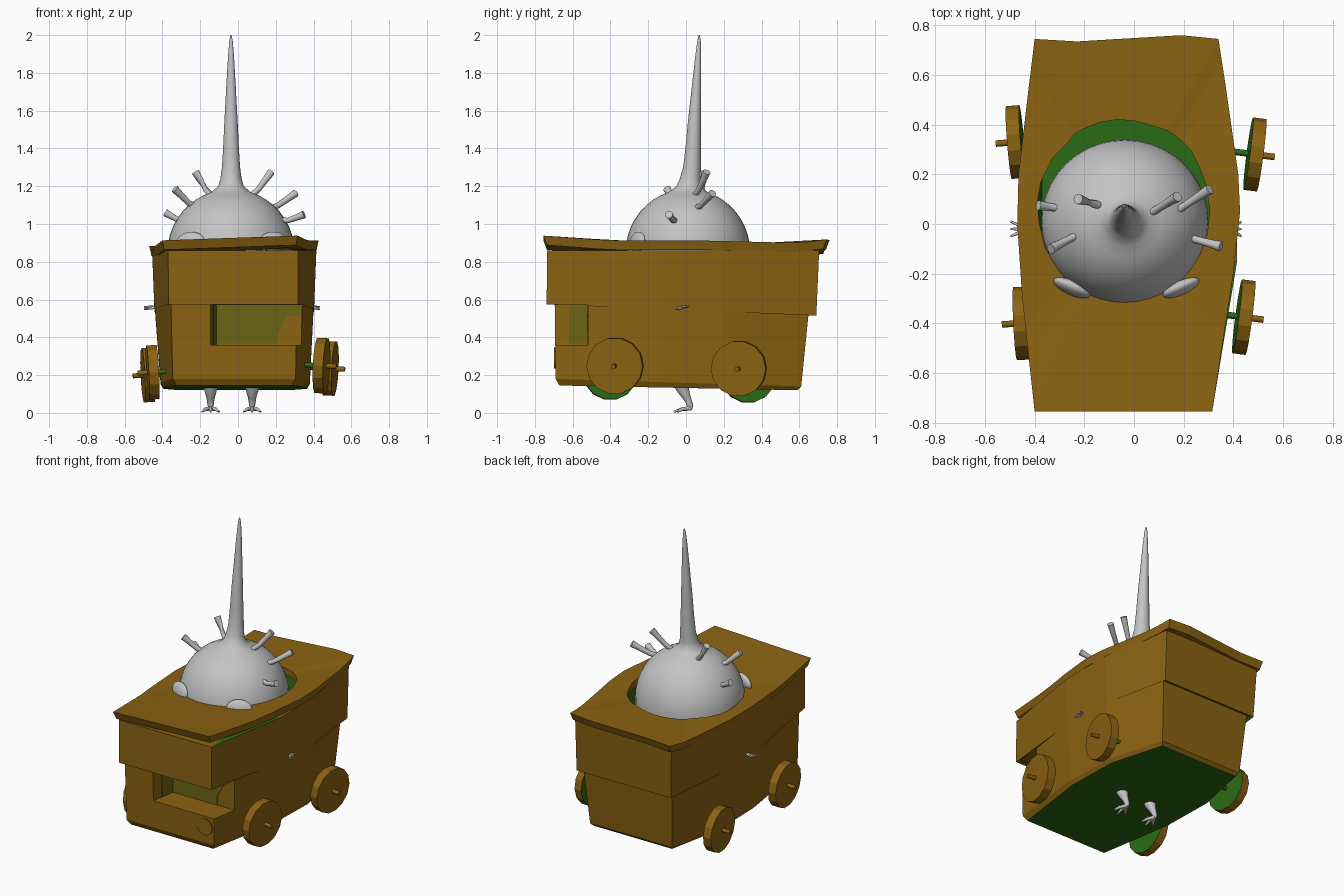
import bpy, bmesh, math, random
from mathutils import Vector

if "Cube" in bpy.data.objects:
    bpy.data.objects.remove(bpy.data.objects["Cube"])
random.seed(4)


def material(name, rgb):
    m = bpy.data.materials.new(name)
    m.diffuse_color = (*rgb, 1)
    m.use_nodes = True
    m.node_tree.nodes["Principled BSDF"].inputs["Base Color"].default_value = m.diffuse_color
    return m


BROWN = material("ochre brown", (0.26, 0.125, 0.006))
GREEN = material("dark green", (0.022, 0.145, 0.007))
GREY = material("pale grey", (0.55, 0.55, 0.55))
OLIVE = material("olive", (0.15, 0.13, 0.008))


def make(name, verts, faces, mats, smooth=False, rule=None):
    me = bpy.data.meshes.new(name)
    bm = bmesh.new()
    vs = [bm.verts.new(v) for v in verts]
    for f in faces:
        bm.faces.new([vs[i] for i in f])
    bmesh.ops.recalc_face_normals(bm, faces=bm.faces)
    bm.normal_update()
    for f in bm.faces:
        f.smooth = smooth and len(f.verts) <= 4
        if rule:
            f.material_index = rule(f)
    bm.to_mesh(me)
    bm.free()
    for m in mats:
        me.materials.append(m)
    ob = bpy.data.objects.new(name, me)
    bpy.context.collection.objects.link(ob)
    return ob


def loft(name, rings, mats, smooth=False, rule=None, closed=False):
    """Skin a list of equal rings; cap the ends, or join last to first."""
    n, k = len(rings[0]), len(rings)
    verts = [p for r in rings for p in r]
    faces = []
    for j in range(k if closed else k - 1):
        a, b = j * n, (j + 1) % k * n
        faces += [(a + i, a + (i + 1) % n, b + (i + 1) % n, b + i) for i in range(n)]
    if not closed:
        faces += [tuple(range(n)), tuple(range((k - 1) * n, k * n))]
    return make(name, verts, faces, mats, smooth, rule)


def tube(name, pts, radii, mats, seg=10, smooth=True, rule=None):
    pts = [Vector(p) for p in pts]
    rings = []
    for i, p in enumerate(pts):
        d = (pts[min(i + 1, len(pts) - 1)] - pts[max(i - 1, 0)]).normalized()
        ref = Vector((0, 0, 1)) if abs(d.z) < 0.8 else Vector((0, 1, 0))
        u = d.cross(ref).normalized()
        w = d.cross(u)
        rings.append([p + radii[i] * (math.cos(t) * u + math.sin(t) * w)
                      for t in (2 * math.pi * s / seg for s in range(seg))])
    return loft(name, rings, mats, smooth, rule)


def box(name, lo, hi, mat):
    v = [(x, y, z) for x in (lo[0], hi[0]) for y in (lo[1], hi[1]) for z in (lo[2], hi[2])]
    f = [(0, 1, 3, 2), (4, 5, 7, 6), (0, 1, 5, 4), (2, 3, 7, 6), (0, 2, 6, 4), (1, 3, 7, 5)]
    return make(name, v, f, [mat])


# Cart body: one closed shell, stepped outside and hollow inside
def ring(fx, fy, mx, bx, by, zf, zb):
    xy = [(fx[0], fy), (fx[1], fy), (mx[1], -0.15), (mx[1], 0.22),
          (bx[1], by), (bx[0], by), (mx[0], 0.22), (mx[0], -0.15)]
    return [(x, y, zf + (zb - zf) * (y - fy) / (by - fy)) for x, y in xy]


def body_rule(f):
    c = f.calc_center_median()
    if f.normal.z < -0.9 and c.z < 0.3:
        return 1
    inside = abs(c.x + 0.025) < 0.395 and -0.5 < c.y < 0.6 and c.z > 0.17
    return 1 if inside and f.normal.dot(Vector((-c.x, -c.y, 0.1))) > 0 else 0


body = loft("cart_body", [
    ring((-0.325, 0.285), -0.67, (-0.395, 0.365), (-0.31, 0.27), 0.59, 0.145, 0.12),
    ring((-0.345, 0.305), -0.69, (-0.41, 0.38), (-0.325, 0.285), 0.61, 0.18, 0.14),
    ring((-0.355, 0.31), -0.695, (-0.44, 0.40), (-0.35, 0.31), 0.65, 0.575, 0.535),
    ring((-0.368, 0.318), -0.738, (-0.442, 0.402), (-0.37, 0.33), 0.69, 0.575, 0.515),
    ring((-0.37, 0.318), -0.735, (-0.455, 0.415), (-0.385, 0.33), 0.705, 0.86, 0.86),
    ring((-0.34, 0.28), -0.46, (-0.425, 0.385), (-0.34, 0.28), 0.62, 0.86, 0.86),
    ring((-0.30, 0.25), -0.46, (-0.37, 0.34), (-0.28, 0.24), 0.55, 0.19, 0.17),
], [BROWN, GREEN], rule=body_rule)

# Window niche opening through the front right corner
cut_xy = [(-0.16, -0.80), (0.60, -0.80), (0.60, -0.52), (-0.12, -0.52)]
cutter = loft("niche_cutter", [[(x, y, z) for x, y in cut_xy] for z in (0.36, 0.57)], [BROWN])
cutter.hide_render = True
cutter.hide_viewport = True
cut = body.modifiers.new("niche", "BOOLEAN")
cut.operation, cut.object, cut.solver = "DIFFERENCE", cutter, "EXACT"

# Painted niche panes
pane = [(-0.118, 0.362), (0.21, 0.362), (0.21, 0.42), (0.26, 0.51), (0.325, 0.52),
        (0.325, 0.569), (-0.118, 0.569)]
loft("niche_back_pane", [[(x, y, z) for x, z in pane] for y in (-0.525, -0.519)], [OLIVE])
side = [(-0.134, -0.62), (-0.118, -0.525)]
loft("niche_side_pane", [[(x + d, y, z) for (x, y), z in
     ((side[0], 0.362), (side[1], 0.362), (side[1], 0.569), (side[0], 0.569))]
     for d in (-0.004, 0.004)], [OLIVE])

# Headlamp disc
tube("headlamp", [(0.24, -0.68, 0.29), (0.24, -0.698, 0.29)], [0.055, 0.055], [BROWN], 20)

# Lid: warped plate with a ragged oval opening
outline = [(-0.40, -0.755), (0.315, -0.755), (0.40, -0.2), (0.427, 0.05), (0.42, 0.2),
           (0.37, 0.55), (0.34, 0.745), (0.19, 0.76), (-0.23, 0.735), (-0.40, 0.745),
           (-0.43, 0.5), (-0.465, 0.2), (-0.47, 0.0), (-0.45, -0.3)]
CX, CY = -0.04, 0.055


def lid_z(x, y):
    return (0.899 + 0.035 * x + 0.028 * max(0, (-y - 0.4) / 0.35)
            - 0.012 * min(1, max(0, y / 0.6)) + 0.02 * max(0, (y - 0.6) / 0.15))


outer, inner = [], []
for i, (x0, y0) in enumerate(outline):
    x1, y1 = outline[(i + 1) % len(outline)]
    n = max(1, round(math.hypot(x1 - x0, y1 - y0) / 0.13))
    for s in range(n):
        x, y = x0 + (x1 - x0) * s / n, y0 + (y1 - y0) * s / n
        a = math.atan2((y - CY) / 0.365, (x - CX) / 0.35)
        k = random.uniform(0.98, 1.02)
        outer.append((x, y))
        inner.append((CX + 0.35 * k * math.cos(a), CY + 0.365 * k * math.sin(a)))


def lid_ring(pts, dz, grow=1.0):
    return [(x * grow, y * grow, lid_z(x, y) + dz) for x, y in pts]


loft("lid", [lid_ring(outer, 0), lid_ring(inner, 0.002), lid_ring(inner, -0.04),
             lid_ring(outer, -0.05, 0.975)], [BROWN], closed=True)

# Wheels with stub axles: outward sign, centre, radius, yaw
for name, s, c, r, yaw in (
        ("front_right", 1, (0.442, -0.375, 0.25), 0.15, -0.13),
        ("rear_right", 1, (0.487, 0.28, 0.235), 0.147, -0.13),
        ("front_left", -1, (-0.452, -0.40, 0.215), 0.147, 0.05),
        ("rear_left", -1, (-0.477, 0.33, 0.20), 0.147, 0.08)):
    c = Vector(c)
    d = Vector((s * math.cos(yaw), s * math.sin(yaw), -0.05)).normalized()
    tube(name + "_wheel", [c - d * 0.027, c + d * 0.027], [r, r], [BROWN, GREEN], 14, False,
         lambda f, d=d: 1 if f.normal.dot(d) < -0.9 else 0)
    tube(name + "_axle", [c, c + d * 0.08], [0.013, 0.013], [BROWN], 8)
    tube(name + "_inner_axle", [c - d * 0.14, c], [0.013, 0.013], [GREEN], 8)

# Creature body flowing into a tall horn: radius, height, y centre
profile = [(0.12, 0.18, 0.01), (0.25, 0.28, 0.01), (0.31, 0.45, 0.01), (0.33, 0.65, 0.01)]
profile += [(0.33 * math.cos(t), 0.85 + 0.335 * math.sin(t), 0.01)
            for t in (math.radians(8 * i) for i in range(10))]
profile += [(0.066, 1.2, 0.015), (0.055, 1.24, 0.022), (0.047, 1.3, 0.032), (0.041, 1.4, 0.038),
            (0.034, 1.55, 0.045), (0.025, 1.72, 0.055), (0.016, 1.88, 0.064),
            (0.009, 1.97, 0.069), (0.003, 2.0, 0.07)]
loft("creature_body", [[(-0.037 + 1.02 * r * math.cos(t), y + r * math.sin(t), z)
     for t in (2 * math.pi * i / 40 for i in range(40))] for r, z, y in profile], [GREY], True)

# Flattened eyes
for name, x in (("left_eye", -0.25), ("right_eye", 0.19)):
    bpy.ops.mesh.primitive_uv_sphere_add(segments=24, ring_count=12, location=(x, -0.257, 0.905))
    eye = bpy.context.object
    eye.name = name
    eye.scale = (0.08, 0.028, 0.055)
    eye.rotation_euler = (-0.2, 0, 0.42 if x > 0 else -0.42)
    eye.data.materials.append(GREY)
    bpy.ops.object.shade_smooth()

# Bent head stalks, base to tip
for i, (a, b) in enumerate((
        ((-0.28, 0.06, 1.02), (-0.385, 0.075, 1.06)),
        ((-0.22, -0.04, 1.09), (-0.335, -0.10, 1.185)),
        ((-0.14, 0.075, 1.15), (-0.225, 0.10, 1.275)),
        ((0.07, 0.045, 1.15), (0.175, 0.11, 1.275)),
        ((0.16, 0.045, 1.08), (0.305, 0.14, 1.163)),
        ((0.22, -0.055, 1.02), (0.35, -0.09, 1.05)))):
    a, b = Vector(a), Vector(b)
    bend = Vector((0, 0, -0.012))
    tube(f"head_stalk_{i + 1}", [a, a.lerp(b, 0.35) + bend, a.lerp(b, 0.7) + bend * 0.5, b],
         [0.016, 0.015, 0.017, 0.021], [GREY])

# Legs, toes and tiny claws through the side walls
for name, x, s in (("left", -0.145, -1), ("right", 0.075, 1)):
    tube(name + "_leg", [(x, -0.03, 0.2), (x, -0.02, 0.13), (x, 0.005, 0.08), (x, 0.025, 0.035),
         (x, 0.02, 0.018)], [0.05, 0.036, 0.022, 0.015, 0.012], [GREY])
    for j in (-1, 0, 1):
        tube(f"{name}_toe_{j + 2}", [(x, 0.025, 0.024), (x + j * 0.025, -0.02, 0.02),
             (x + j * 0.045, -0.065 + abs(j) * 0.02, 0.006)], [0.012, 0.01, 0.005], [GREY], 8)
        hx = -0.43 if s < 0 else 0.39
        reach = 0.067 if s < 0 else 0.042
        tube(f"{name}_claw_{j + 2}", [(hx, -0.02, 0.56),
             (hx + s * reach, -0.02 + j * 0.03, 0.555 + 0.008 * j)], [0.01, 0.004], [GREY], 6)
